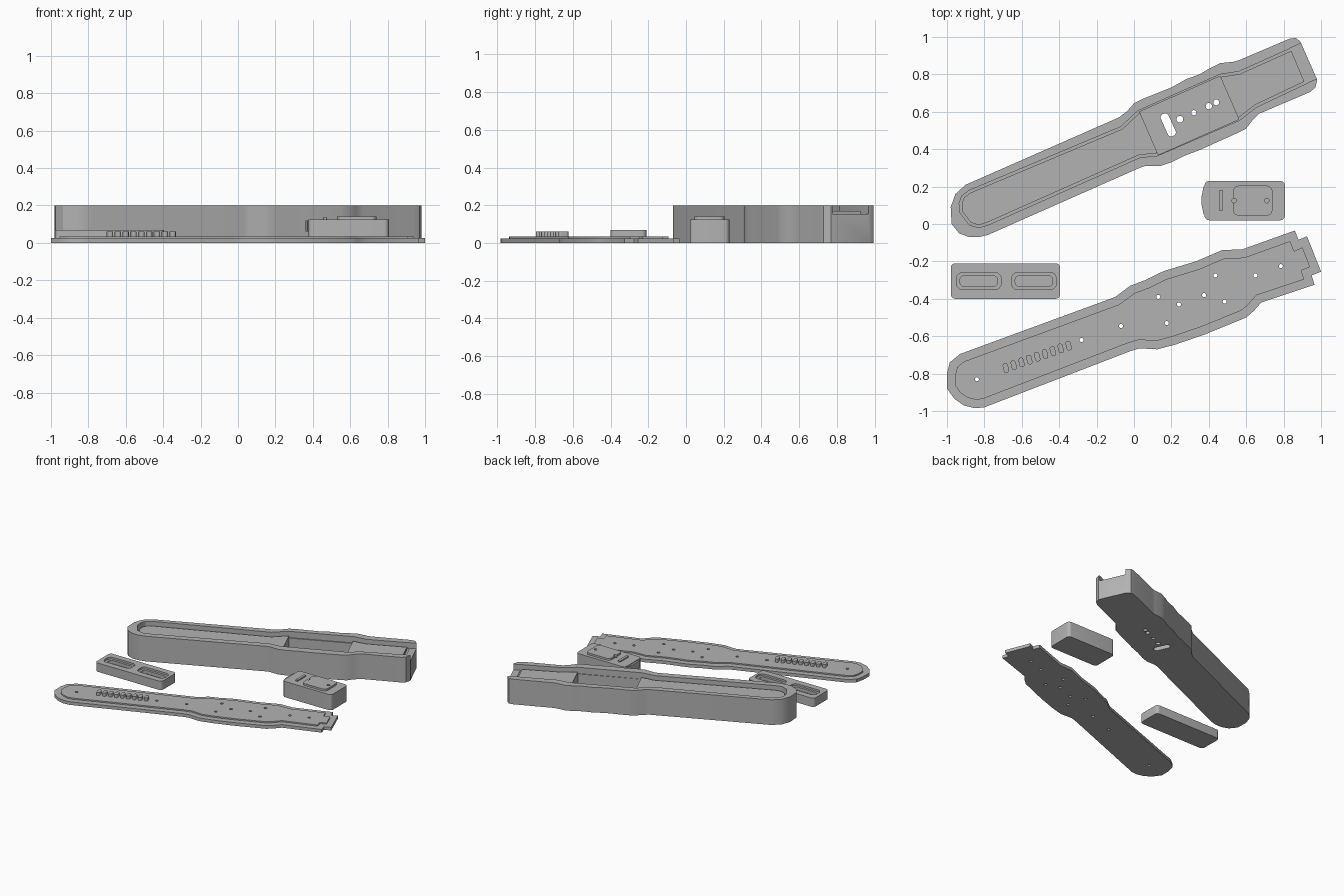
import bpy, bmesh, math
from mathutils import Vector

if "Cube" in bpy.data.objects:
    bpy.data.objects.remove(bpy.data.objects["Cube"])

grey = bpy.data.materials.new("plain_grey")
grey.diffuse_color = (0.45, 0.45, 0.45, 1)
grey.use_nodes = True
grey.node_tree.nodes["Principled BSDF"].inputs["Base Color"].default_value = grey.diffuse_color


def prism(name, pts, z0, z1):
    """Extrude a closed outline from z0 to z1."""
    bm = bmesh.new()
    f = bm.faces.new([bm.verts.new((x, y, z0)) for x, y in pts])
    r = bmesh.ops.extrude_face_region(bm, geom=[f])
    bmesh.ops.translate(bm, vec=(0, 0, z1 - z0),
                        verts=[v for v in r["geom"] if isinstance(v, bmesh.types.BMVert)])
    bmesh.ops.recalc_face_normals(bm, faces=bm.faces)
    me = bpy.data.meshes.new(name)
    bm.to_mesh(me)
    bm.free()
    ob = bpy.data.objects.new(name, me)
    bpy.context.collection.objects.link(ob)
    me.materials.append(grey)
    return ob


def rounded(cx, cy, w, h, r, ang=0, seg=6):
    """Outline of a rounded rectangle turned by ang."""
    pts = []
    c, s = math.cos(ang), math.sin(ang)
    for k, (sx, sy) in enumerate([(1, 1), (-1, 1), (-1, -1), (1, -1)]):
        for i in range(seg + 1):
            a = math.pi / 2 * (k + i / seg)
            x = sx * (w / 2 - r) + r * math.cos(a)
            y = sy * (h / 2 - r) + r * math.sin(a)
            pts.append((cx + c * x - s * y, cy + s * x + c * y))
    return pts


def circle(cx, cy, r, n=16):
    return [(cx + r * math.cos(2 * math.pi * i / n), cy + r * math.sin(2 * math.pi * i / n))
            for i in range(n)]


def inset(pts, d):
    """Move an anticlockwise outline inward by d."""
    out = []
    for i, p in enumerate(pts):
        a, b, c = Vector(pts[i - 1]), Vector(p), Vector(pts[(i + 1) % len(pts)])
        e, f = (b - a).normalized(), (c - b).normalized()
        n1, n2 = Vector((-e.y, e.x)), Vector((-f.y, f.x))
        q = b + (n1 + n2) * d / max(0.5, 1 + n1.dot(n2))
        out.append((q.x, q.y))
    return out


def combine(ob, pts, z0, z1, op='DIFFERENCE'):
    """Cut or add an outline prism and bake the result."""
    tool = prism("tool", pts, z0, z1)
    tool.hide_render = True
    m = ob.modifiers.new("b", 'BOOLEAN')
    m.operation, m.object, m.solver = op, tool, 'EXACT'
    dg = bpy.context.evaluated_depsgraph_get()
    me = bpy.data.meshes.new_from_object(ob.evaluated_get(dg))
    ob.modifiers.clear()
    ob.data = me
    bpy.data.objects.remove(tool)


# Deep case: waisted outline with a rounded tip
case_outline = [
    (-.83, -.07), (-.78, -.058), (.03, .30), (.06, .31), (.14, .31), (.2, .33), (.27, .365),
    (.35, .395), (.55, .485), (.6, .51), (.63, .55), (.67, .59), (.94, .705), (.97, .73),
    (.98, .77), (.89, .975), (.865, .995), (.83, .99), (.56, .875), (.53, .867), (.46, .86),
    (.40, .83), (.35, .80), (.28, .775), (.2, .73), (.05, .67), (0, .645), (-.04, .60),
    (-.08, .57), (-.90, .21), (-.955, .16), (-.98, .09), (-.975, 0), (-.935, -.05), (-.88, -.07)]
tray_outline = [
    (-.83, -.02), (-.78, -.005), (.03, .355), (.125, .365), (.565, .555), (.655, .625),
    (.93, .755), (.85, .945), (.56, .815), (.46, .80), (.02, .605), (-.07, .52), (-.88, .18),
    (-.92, .15), (-.935, .11), (-.93, .06), (-.88, -.005)]
case = prism("case", case_outline, 0, .2)
combine(case, tray_outline, .15, .25)                           # tray with edge groove
combine(case, inset(tray_outline, .014), .12, .17, 'UNION')     # raised tray floor
combine(case, [(.13, .37), (.56, .56), (.46, .79), (.03, .6)], .03, .3)  # deep pocket
combine(case, [(.915, .75), (1.0, .787), (.92, .98), (.835, .94)], .155, .3)  # open end
AX = math.atan2(.45, 1)
combine(case, rounded(.183, .53, .045, .13, .02, AX), -.1, .1)  # floor slot
for x, y, r in [(.245, .56, .018), (.32, .595, .014), (.40, .63, .017), (.44, .65, .016)]:
    combine(case, circle(x, y, r), -.1, .1)

# Flat lid with a stepped rim, notched end, screw holes and a row of pegs
lid_outline = [
    (-.80, -.98), (-.02, -.68), (.03, -.665), (.125, -.67), (.22, -.645), (.38, -.59),
    (.6, -.5), (.64, -.465), (.68, -.42), (.965, -.325), (.95, -.275), (1, -.255),
    (.925, -.065), (.88, -.085), (.86, -.035), (.58, -.135), (.47, -.14), (.33, -.2),
    (.165, -.25), (.13, -.265), (.06, -.3), (-.02, -.33), (-.1, -.39), (-.93, -.695),
    (-.985, -.74), (-1, -.80), (-1, -.88), (-.96, -.935), (-.91, -.97), (-.85, -.985)]
lid = prism("lid", lid_outline, 0, .025)
combine(lid, inset(lid_outline, .045), .01, .035, 'UNION')
for x, y in [(-.84, -.83), (-.28, -.62), (-.07, -.545), (.13, -.39), (.175, -.53), (.24, -.43),
             (.375, -.38), (.435, -.275), (.485, -.415), (.65, -.275), (.785, -.225)]:
    combine(lid, circle(x, y, .011), -.1, .1)
for i in range(9):
    t = i / 8
    prism("lid_peg", rounded(-.685 + .335 * t, -.77 + .12 * t, .028, .052, .013, .25), .03, .06)

# Tall box: rounded body, side lip, raised top plate and bar
box = prism("tall_box", rounded(.592, .125, .43, .21, .025), 0, .125)
combine(box, [(.39, .045), (.39, .205), (.372, .2), (.362, .15), (.362, .1), (.372, .05)],
        .06, .12, 'UNION')
combine(box, rounded(.635, .125, .21, .16, .03), .1, .14, 'UNION')
combine(box, rounded(.465, .125, .02, .11, .004), .1, .135, 'UNION')
for x in (.535, .71):
    combine(box, circle(x, .125, .012), .115, .2)

# Low box with two stepped slots
low = prism("low_box", rounded(-.687, -.305, .585, .19, .025), 0, .07)
for x in (-.83, -.535):
    combine(low, rounded(x, -.305, .24, .092, .035), .055, .2)
    combine(low, rounded(x, -.305, .2, .055, .02), .03, .2)

# Smooth the curved walls, keep the edges crisp
for ob in bpy.context.collection.objects:
    ob.select_set(True)
    bpy.context.view_layer.objects.active = ob
bpy.ops.object.shade_smooth_by_angle(angle=math.radians(30))
